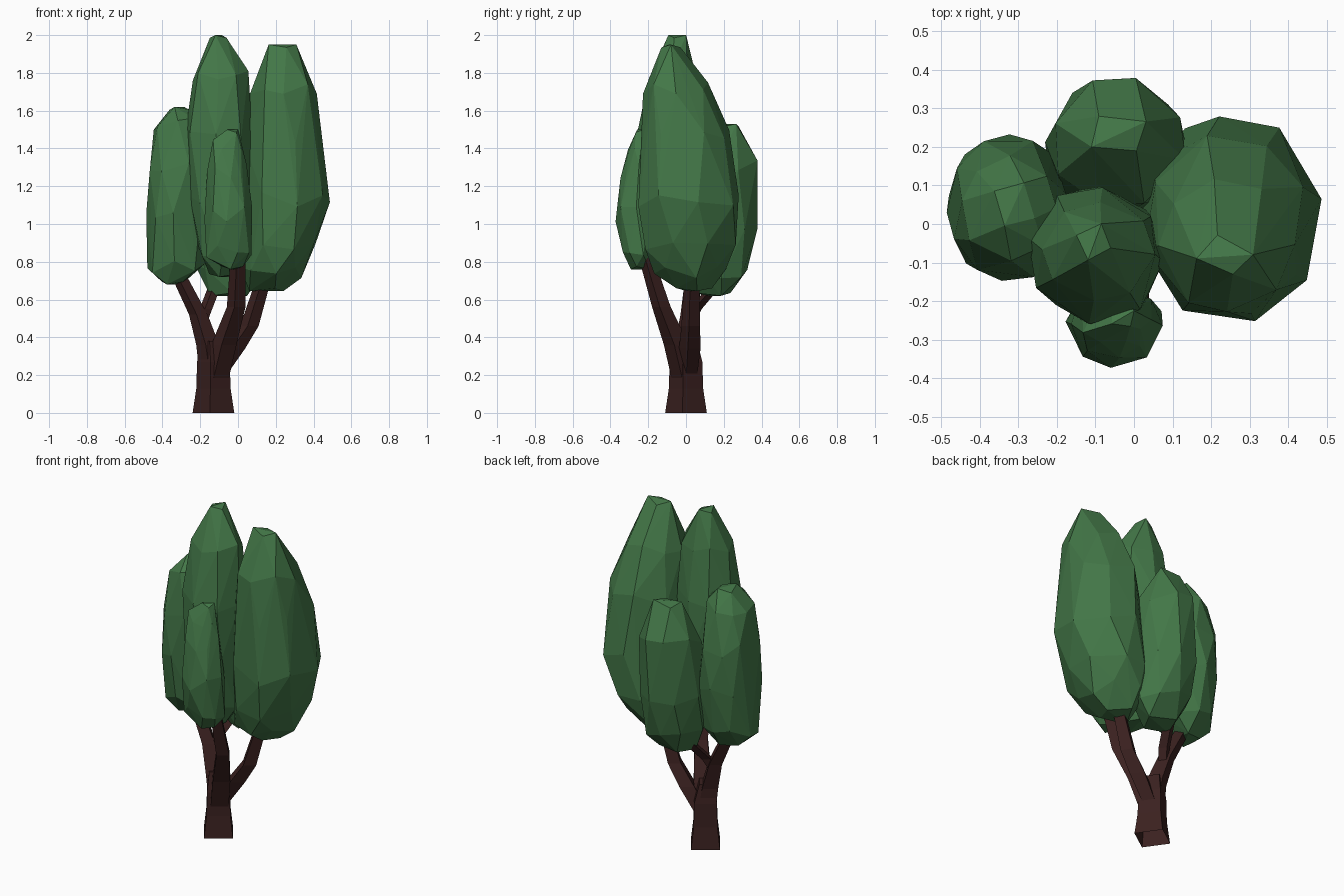
import bpy
import bmesh
import math
import random
from mathutils import Vector

random.seed(4)

default = bpy.data.objects.get("Cube")
if default:
    bpy.data.objects.remove(default, do_unlink=True)


def make_material(name, colour):
    mat = bpy.data.materials.new(name)
    mat.use_nodes = True
    mat.diffuse_color = colour
    mat.node_tree.nodes["Principled BSDF"].inputs["Base Color"].default_value = colour
    return mat


leaf_green = make_material("leaf green", (0.056, 0.185, 0.064, 1))
bark_brown = make_material("bark brown", (0.043, 0.015, 0.014, 1))


def finish(name, bm, material):
    bmesh.ops.recalc_face_normals(bm, faces=bm.faces)
    mesh = bpy.data.meshes.new(name)
    bm.to_mesh(mesh)
    bm.free()
    mesh.materials.append(material)
    obj = bpy.data.objects.new(name, mesh)
    bpy.context.collection.objects.link(obj)
    return obj


def foliage(name, rings):
    """Faceted clump: hull around jittered rings of (z, x, y, x radius, y radius)."""
    bm = bmesh.new()
    last = len(rings) - 1
    for level, (z, x, y, rx, ry) in enumerate(rings):
        is_end = level in (0, last)
        sides = 4 if is_end else 8
        turn = random.random()
        for i in range(sides):
            angle = math.tau * (i + turn + random.uniform(-0.15, 0.15)) / sides
            swell = random.uniform(1, 1.06)
            lift = 0 if is_end else random.uniform(-0.04, 0.04)
            if is_end and i % 2:
                lift = 0.015 if level == 0 else -0.015
            bm.verts.new((x + rx * swell * math.cos(angle),
                          y + ry * swell * math.sin(angle), z + lift))
    hull = bmesh.ops.convex_hull(bm, input=bm.verts)
    loose = set(hull["geom_interior"] + hull["geom_unused"])
    bmesh.ops.delete(bm, geom=[g for g in loose if isinstance(g, bmesh.types.BMVert)],
                     context="VERTS")
    return finish(name, bm, leaf_green)


def limb(name, path):
    """Four-sided tapering limb, open below, along points of (x, y, z, radius)."""
    bm = bmesh.new()
    corners = [math.radians(90 * i - 10) for i in range(4)]
    loops = []
    for x, y, z, radius in path:
        loops.append([bm.verts.new(Vector((x, y, z)) + radius * Vector(
            (math.cos(a), math.sin(a), 0))) for a in corners])
    for low, high in zip(loops, loops[1:]):
        for i in range(4):
            j = (i + 1) % 4
            bm.faces.new((low[i], low[j], high[j], high[i]))
    bm.faces.new(loops[-1])
    return finish(name, bm, bark_brown)


# Trunk and the limbs that fork from it
limb("trunk", [(-.13, 0, 0, .112), (-.13, 0, .13, .092),
               (-.13, 0, .27, .088), (-.14, 0, .38, .06)])
limb("left_limb", [(-.13, 0, .16, .07), (-.16, 0, .36, .062),
                   (-.21, .02, .52, .05), (-.33, .04, .76, .04)])
limb("front_limb", [(-.125, 0, .15, .07), (-.075, -.05, .36, .068),
                    (-.01, -.13, .56, .05), (0, -.21, .82, .04)])
limb("right_limb", [(-.11, .01, .2, .05), (-.02, .02, .34, .058),
                    (.06, .025, .46, .05), (.14, .03, .72, .04)])
limb("back_limb", [(-.2, .01, .46, .03), (-.17, .05, .55, .034),
                   (-.12, .16, .68, .034)])

# Foliage clumps, each listed from bottom ring to top ring
foliage("right_clump", [
    (.645, .15, .04, .09, .1), (.74, .175, .02, .16, .19),
    (.89, .215, .02, .2, .24), (1.13, .248, .015, .232, .262),
    (1.46, .24, -.005, .21, .235), (1.71, .24, -.055, .172, .17),
    (1.95, .235, -.08, .07, .05)])
foliage("tall_clump", [
    (.72, -.08, -.07, .08, .09), (.86, -.075, -.08, .125, .15),
    (1.15, -.09, -.085, .16, .175), (1.48, -.1, -.08, .175, .175),
    (1.8, -.093, -.07, .14, .125), (2, -.105, -.045, .045, .05)])
foliage("left_clump", [
    (.68, -.34, .04, .07, .08), (.78, -.33, .04, .148, .145),
    (1.05, -.325, .04, .157, .185), (1.3, -.325, .04, .15, .185),
    (1.53, -.325, .04, .12, .13), (1.62, -.31, .05, .06, .06)])
foliage("back_clump", [
    (.62, -.05, .15, .1, .1), (.74, -.05, .17, .165, .15),
    (.96, -.045, .19, .178, .18), (1.32, -.04, .21, .172, .165),
    (1.53, -.04, .235, .09, .05)])
foliage("front_clump", [
    (.76, -.03, -.24, .06, .05), (.85, -.045, -.255, .118, .08),
    (1.05, -.05, -.265, .122, .107), (1.28, -.06, -.255, .1, .09),
    (1.41, -.06, -.25, .08, .06), (1.5, -.03, -.24, .035, .03)])
